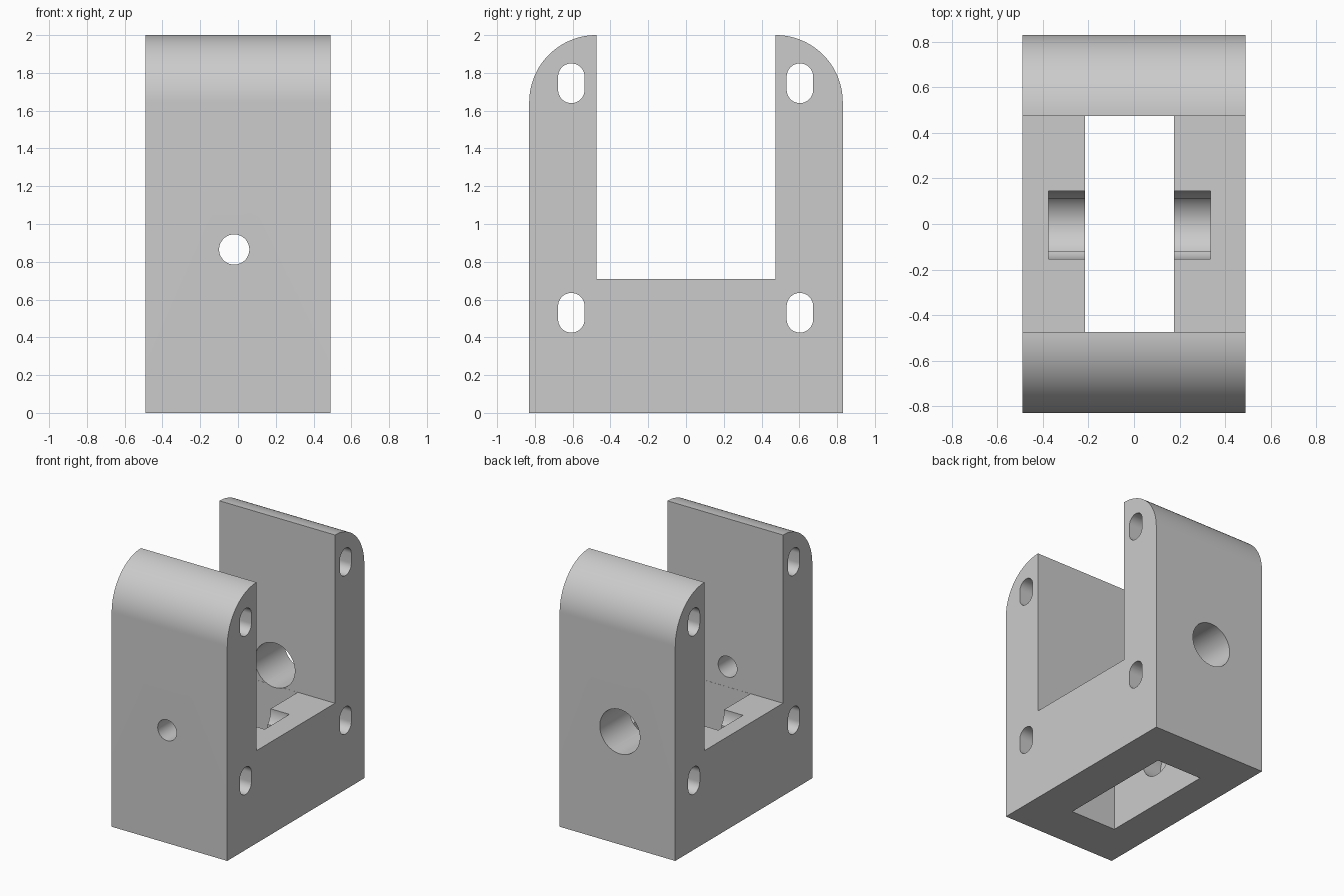
import bpy
import bmesh
from math import cos, sin, pi

if "Cube" in bpy.data.objects:
    bpy.data.objects.remove(bpy.data.objects["Cube"], do_unlink=True)

grey = bpy.data.materials.new("plain grey")
grey.use_nodes = True
grey.diffuse_color = (0.6, 0.6, 0.6, 1)
grey.node_tree.nodes["Principled BSDF"].inputs["Base Color"].default_value = (0.6, 0.6, 0.6, 1)

MID_X = -0.02   # centre of bore and well


def prism(name, outline, axis, start, end):
    """Extrude a closed outline (u, z) along x or y."""
    bm = bmesh.new()

    def place(u, z):
        return (start, u, z) if axis == "x" else (u, start, z)

    face = bm.faces.new([bm.verts.new(place(u, z)) for u, z in outline])
    grown = bmesh.ops.extrude_face_region(bm, geom=[face])["geom"]
    step = end - start
    bmesh.ops.translate(bm, verts=[g for g in grown if isinstance(g, bmesh.types.BMVert)],
                        vec=(step, 0, 0) if axis == "x" else (0, step, 0))
    bmesh.ops.recalc_face_normals(bm, faces=bm.faces)
    mesh = bpy.data.meshes.new(name)
    bm.to_mesh(mesh)
    bm.free()
    mesh.materials.append(grey)
    obj = bpy.data.objects.new(name, mesh)
    bpy.context.collection.objects.link(obj)
    return obj


def arc(u, z, r, a0, a1, n):
    return [(u + r * cos(a0 + (a1 - a0) * i / n), z + r * sin(a0 + (a1 - a0) * i / n))
            for i in range(n + 1)]


def circle(u, z, r, n=64):
    return arc(u, z, r, 0, 2 * pi, n)[:-1]


def capsule(u, z0, z1, r):
    return arc(u, z1 - r, r, 0, pi, 24) + arc(u, z0 + r, r, pi, 2 * pi, 24)


def rect(u0, u1, z0, z1):
    return [(u0, z0), (u1, z0), (u1, z1), (u0, z1)]


# U-shaped body with rounded outer shoulders
outline = ([(-0.83, 0), (0.83, 0)] + arc(0.475, 1.645, 0.355, 0, pi / 2, 32)
           + [(0.475, 0.71), (-0.475, 0.71)] + arc(-0.475, 1.645, 0.355, pi / 2, pi, 32))
body = prism("bracket_body", outline, "x", -0.49, 0.49)

# Vertical well, front screw hole and wider rear bore
cutters = [
    prism("well_cutter", rect(MID_X - 0.195, MID_X + 0.195, -0.1, 0.9), "y", -0.474, 0.474),
    prism("front_hole_cutter", circle(MID_X, 0.865, 0.08), "y", -1, 0),
    prism("rear_bore_cutter", circle(MID_X, 0.865, 0.17), "y", 0.3, 1),
]

# Axle pocket across the well: round seat, neck and flared mouth
for part, shape in (("seat", circle(-0.005, 0.39, 0.15)),
                    ("neck", rect(-0.12, 0.11, 0.42, 0.75)),
                    ("mouth", circle(-0.005, 0.7, 0.15))):
    cutters.append(prism("pocket_" + part + "_cutter", shape, "x",
                         MID_X - 0.355, MID_X + 0.355))

# Sideways mounting slots through both uprights
for y in (-0.607, 0.603):
    for z in (0.425, 1.64):
        cutters.append(prism("slot_cutter", capsule(y, z, z + 0.21, 0.07), "x", -0.6, 0.6))

# Cut everything out of the body
bpy.context.view_layer.objects.active = body
for cutter in cutters:
    cutter.hide_render = True
    cut = body.modifiers.new("cut", "BOOLEAN")
    cut.operation = "DIFFERENCE"
    cut.solver = "EXACT"
    cut.object = cutter
    bpy.ops.object.modifier_apply(modifier=cut.name)
    bpy.data.objects.remove(cutter, do_unlink=True)

bpy.ops.object.select_all(action="DESELECT")
body.select_set(True)
bpy.ops.object.shade_smooth_by_angle(angle=pi / 6)
